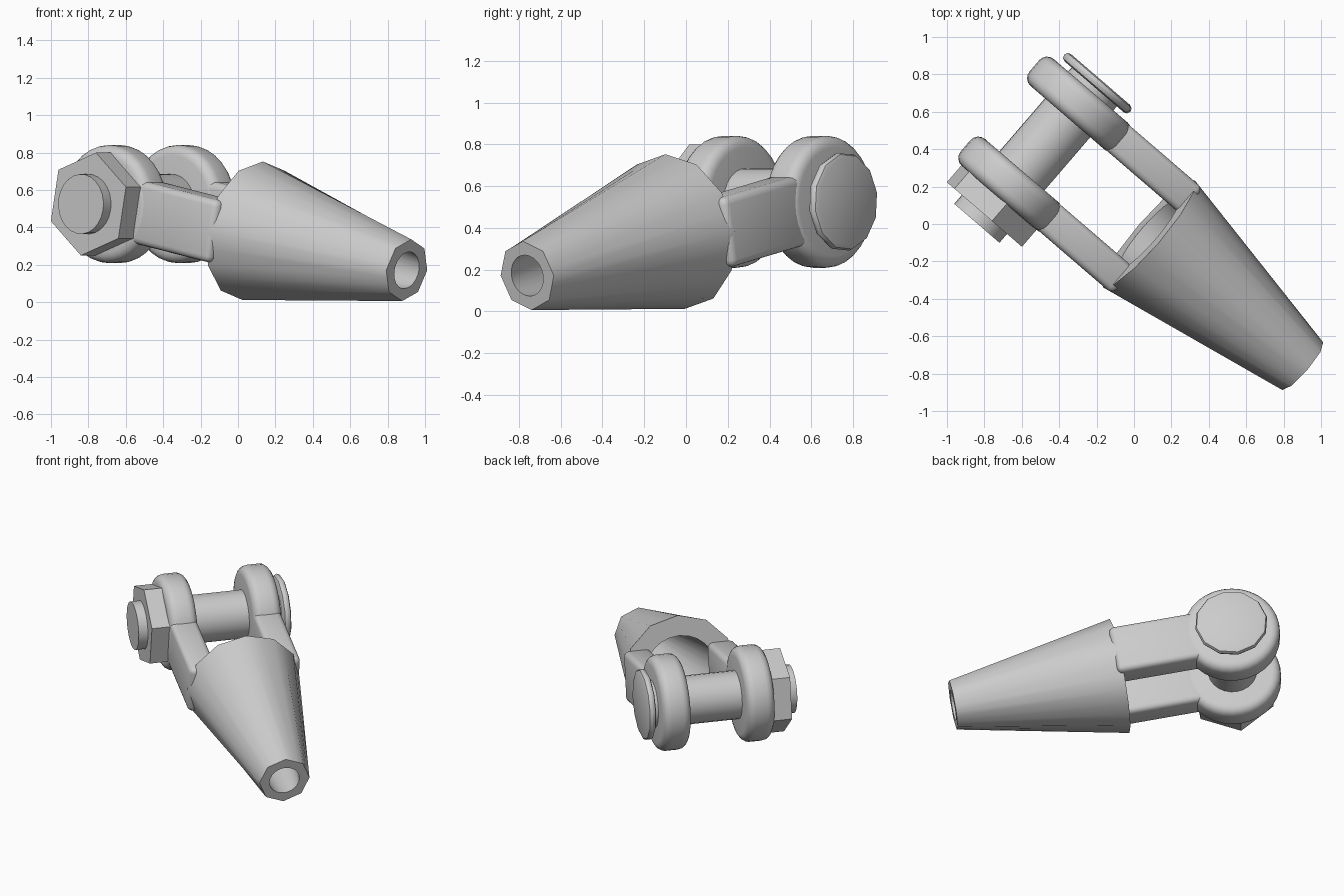
import bpy, bmesh
from math import radians, pi, sin, cos
from mathutils import Matrix

if "Cube" in bpy.data.objects:
    bpy.data.objects.remove(bpy.data.objects["Cube"])

# Local frame: x runs from the pin to the rope end, y along the pin; the part lies tilted on its cone
POSE = (Matrix.Translation((-0.477, 0.426, 0.525))
        @ Matrix.Rotation(radians(-40.7), 4, 'Z')
        @ Matrix.Rotation(radians(11), 4, 'Y'))


def finish(name, bm, bevel=0.0, segments=3, angle=40):
    bmesh.ops.recalc_face_normals(bm, faces=bm.faces)
    if bevel:
        edges = [e for e in bm.edges if e.calc_face_angle(0) > radians(50)]
        bmesh.ops.bevel(bm, geom=edges, offset=bevel, segments=segments,
                        profile=0.5, affect='EDGES')
    mesh = bpy.data.meshes.new(name)
    bm.transform(POSE)
    bm.to_mesh(mesh)
    bm.free()
    ob = bpy.data.objects.new(name, mesh)
    bpy.context.collection.objects.link(ob)
    bpy.ops.object.select_all(action='DESELECT')
    bpy.context.view_layer.objects.active = ob
    ob.select_set(True)
    bpy.ops.object.shade_smooth_by_angle(angle=radians(angle))
    return ob


def rod(name, radius, y0, y1, sides, bevel=0.0, segments=3, angle=40):
    """Cylinder along the pin direction."""
    bm = bmesh.new()
    m = Matrix.Translation((0, (y0 + y1) / 2, 0)) @ Matrix.Rotation(pi / 2, 4, 'X')
    bmesh.ops.create_cone(bm, cap_ends=True, segments=sides, radius1=radius,
                          radius2=radius, depth=abs(y1 - y0), matrix=m)
    if bevel:
        edges = [e for e in bm.edges
                 if any(len(f.verts) > 4 for f in e.link_faces)]
        bmesh.ops.bevel(bm, geom=edges, offset=bevel, segments=segments,
                        profile=0.5, affect='EDGES')
    return finish(name, bm, angle=angle)


def box(name, x, y, z, bevel):
    bm = bmesh.new()
    m = (Matrix.Translation((sum(x) / 2, sum(y) / 2, sum(z) / 2))
         @ Matrix.Diagonal((x[1] - x[0], abs(y[1] - y[0]), z[1] - z[0], 1)))
    bmesh.ops.create_cube(bm, size=1, matrix=m)
    return finish(name, bm, bevel)


def ngon_radius(a, r, n):
    """Distance to the edge of a regular n-gon in direction a."""
    step = 2 * pi / n
    return r * cos(step / 2) / cos((a + 1e-9) % step - step / 2)


# Hollow tapered socket: faceted 12-sided mouth narrowing to an 8-sided rope end
N = 24
profile = [(0.747, 0.377, 12), (1.853, 0.168, 8), (1.853, 0.10, 24), (0.747, 0.24, 24)]
bm = bmesh.new()
rings = []
for x, r, n in profile:
    ring = []
    for i in range(N):
        a = 2 * pi * i / N
        d = ngon_radius(a, r, n)
        ring.append(bm.verts.new((x, d * sin(a), d * cos(a))))
    rings.append(ring)
for k in range(4):
    p, q = rings[k], rings[(k + 1) % 4]
    for i in range(N):
        j = (i + 1) % N
        bm.faces.new((p[i], p[j], q[j], q[i]))
finish("socket_cone", bm, angle=50)

# Fork: an arm and a rounded eye on each side
for side, s in (("left", -1), ("right", 1)):
    box(side + "_arm", (0.2, 0.785), (s * 0.19, s * 0.372), (-0.17, 0.17), 0.035)
    rod(side + "_eye", 0.316, s * 0.187, s * 0.377, 32, bevel=0.055, segments=4)

# Pin with a round head on one end and a hex nut on the other
rod("pin", 0.16, -0.557, 0.43, 24)
rod("pin_head", 0.238, 0.405, 0.457, 12, bevel=0.025, segments=2)
rod("hex_nut", 0.28, -0.495, -0.37, 6, angle=30)
